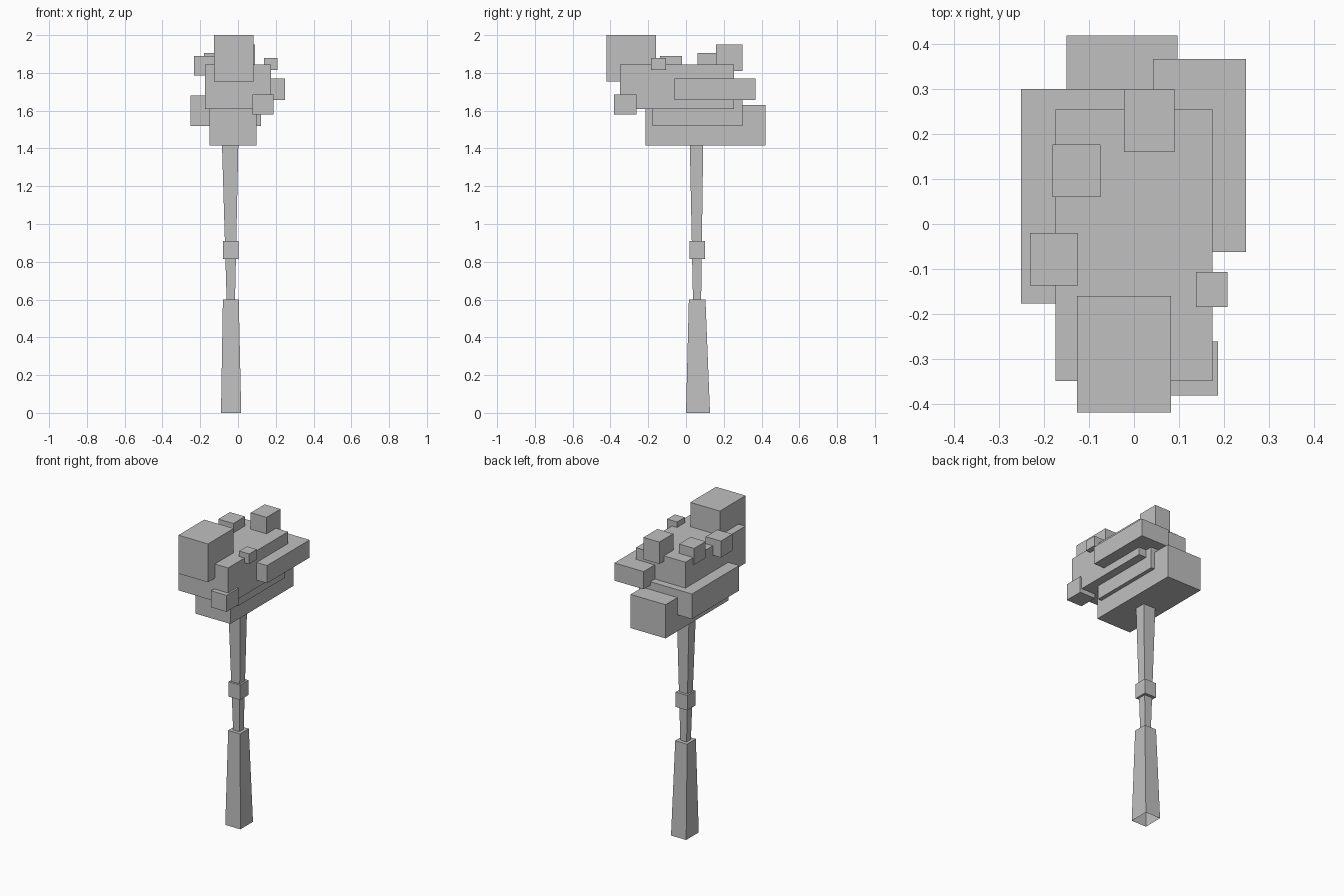
import bpy
import bmesh

default = bpy.data.objects.get("Cube")
if default:
    bpy.data.objects.remove(default, do_unlink=True)

# Single stone grey
grey = bpy.data.materials.new("stone_grey")
grey.use_nodes = True
colour = (0.53, 0.53, 0.53, 1)
grey.diffuse_color = colour
grey.node_tree.nodes["Principled BSDF"].inputs["Base Color"].default_value = colour


def taper(name, bottom, top, open_bottom=False):
    """Four-sided block; each end is (x0, x1, y0, y1, z)."""
    bm = bmesh.new()
    rings = []
    for x0, x1, y0, y1, z in (bottom, top):
        rings.append([bm.verts.new((x, y, z))
                      for x, y in ((x0, y0), (x1, y0), (x1, y1), (x0, y1))])
    low, high = rings
    for i in range(4):
        j = (i + 1) % 4
        bm.faces.new((low[i], low[j], high[j], high[i]))
    bm.faces.new(high)
    if not open_bottom:
        bm.faces.new(low[::-1])
    mesh = bpy.data.meshes.new(name)
    bm.to_mesh(mesh)
    bm.free()
    mesh.materials.append(grey)
    obj = bpy.data.objects.new(name, mesh)
    bpy.context.collection.objects.link(obj)
    return obj


def block(name, x, y, z):
    return taper(name, (*x, *y, z[0]), (*x, *y, z[1]))


# Handle: flared grip, shaft widening upward, collar
taper("grip", (-0.09, 0.017, 0.0, 0.127, 0.0), (-0.08, 0.004, 0.015, 0.103, 0.6), True)
taper("shaft", (-0.06, -0.016, 0.037, 0.08, 0.59), (-0.085, 0.002, 0.02, 0.091, 1.43))
block("collar", (-0.08, 0.002), (0.018, 0.101), (0.815, 0.91))

# Large blocks of the head
block("head_core", (-0.175, 0.175), (-0.35, 0.255), (1.608, 1.845))
block("head_base", (-0.15, 0.097), (-0.215, 0.42), (1.415, 1.63))
block("right_slab", (-0.252, 0.122), (-0.177, 0.30), (1.52, 1.68))
block("left_slab", (0.042, 0.249), (-0.062, 0.367), (1.657, 1.77))
block("front_block", (-0.127, 0.082), (-0.42, -0.16), (1.755, 2.0))

# Small chunks stuck on the head
block("back_top_chunk", (-0.022, 0.09), (0.16, 0.30), (1.81, 1.95))
block("right_top_chunk", (-0.181, -0.075), (0.06, 0.177), (1.80, 1.905))
block("right_edge_chunk", (-0.232, -0.125), (-0.137, -0.02), (1.785, 1.89))
block("left_top_chunk", (0.138, 0.208), (-0.185, -0.107), (1.815, 1.88))
block("front_corner_chunk", (0.076, 0.187), (-0.382, -0.262), (1.58, 1.685))
